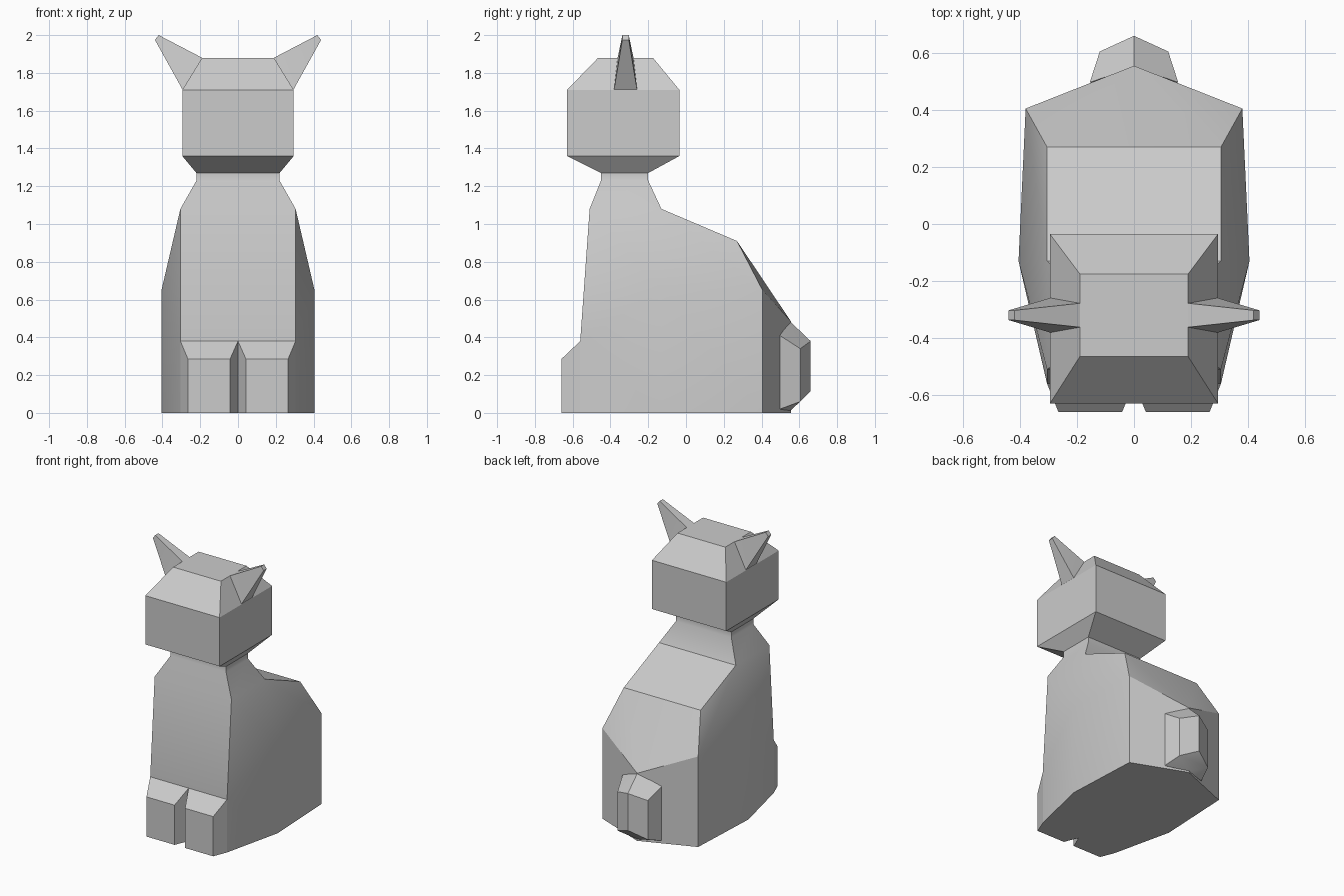
import bpy, bmesh, math

default = bpy.data.objects.get("Cube")
if default:
    bpy.data.objects.remove(default, do_unlink=True)

grey = bpy.data.materials.new("plain grey")
grey.use_nodes = True
COLOUR = (0.6, 0.6, 0.6, 1)
grey.diffuse_color = COLOUR
grey.node_tree.nodes["Principled BSDF"].inputs["Base Color"].default_value = COLOUR


def finish(bm, name):
    bmesh.ops.remove_doubles(bm, verts=bm.verts, dist=0.0005)
    bmesh.ops.dissolve_limit(bm, angle_limit=math.radians(0.5),
                             verts=bm.verts, edges=bm.edges)
    bmesh.ops.recalc_face_normals(bm, faces=bm.faces)
    mesh = bpy.data.meshes.new(name)
    bm.to_mesh(mesh)
    bm.free()
    mesh.materials.append(grey)
    obj = bpy.data.objects.new(name, mesh)
    bpy.context.collection.objects.link(obj)
    bpy.ops.object.select_all(action="DESELECT")
    obj.select_set(True)
    bpy.context.view_layer.objects.active = obj
    bpy.ops.object.shade_smooth_by_angle(angle=math.radians(31))
    return obj


def hull(points):
    bm = bmesh.new()
    for p in points:
        bm.verts.new(p)
    bmesh.ops.convex_hull(bm, input=list(bm.verts))
    return bm


def both_sides(points):
    return [(s * x, y, z) for x, y, z in points for s in ((1, -1) if x else (1,))]


def loft(bm, rings, cap_top):
    """Stack rectangles given as (half width, front y, back y, z)."""
    loops = [[bm.verts.new(p) for p in ((-w, f, z), (w, f, z), (w, b, z), (-w, b, z))]
             for w, f, b, z in rings]
    for low, high in zip(loops, loops[1:]):
        for i in range(4):
            j = (i + 1) % 4
            bm.faces.new((low[i], low[j], high[j], high[i]))
    if cap_top:
        bm.faces.new(loops[-1])


# Body: seated torso with the neck growing out of the shoulders
SHOULDER = 1.08
bm = hull(both_sides([
    (0.305, -0.56, 0), (0.405, -0.13, 0), (0.38, 0.405, 0), (0, 0.555, 0),
    (0.305, -0.56, 0.38), (0.405, -0.13, 0.65), (0.38, 0.405, 0.65), (0, 0.555, 0.485),
    (0.305, -0.51, SHOULDER), (0.305, -0.13, SHOULDER), (0.305, 0.27, 0.91)]))
top = [f for f in bm.faces if all(v.co.z > SHOULDER - 0.01 for v in f.verts)]
bmesh.ops.delete(bm, geom=top, context="FACES")
loft(bm, [(0.305, -0.51, -0.13, SHOULDER), (0.22, -0.45, -0.20, 1.23),
          (0.22, -0.45, -0.20, 1.27)], False)
finish(bm, "body")

# Head: block with tapered chin and crown
bm = bmesh.new()
loft(bm, [(0.22, -0.45, -0.20, 1.27), (0.295, -0.63, -0.035, 1.36),
          (0.295, -0.63, -0.035, 1.71), (0.19, -0.465, -0.175, 1.88)], True)
finish(bm, "head")

# Ears and front paws, one on each side
for side, s in (("left", 1), ("right", -1)):
    ear = [(s * x, -0.32 + t * d, z)
           for x, d, z in ((0.19, 0.042, 1.88), (0.293, 0.061, 1.71),
                           (0.42, 0.017, 2.0), (0.44, 0.017, 1.975))
           for t in (1, -1)]
    finish(hull(ear), side + "_ear")

    paw = [(s * x, y, z)
           for y, height, xs in ((-0.66, 0.285, (0.042, 0.265)), (-0.56, 0.38, (0, 0.305)))
           for x in xs for z in (0, height)]
    finish(hull(paw), side + "_front_paw")

# Tail: faceted stub on the back
finish(hull(both_sides([
    (0.155, 0.497, 0.41), (0.155, 0.497, 0.02), (0, 0.55, 0.485), (0, 0.55, 0.01),
    (0.12, 0.605, 0.34), (0.12, 0.605, 0.06), (0, 0.66, 0.38), (0, 0.66, 0.115)])), "tail")
